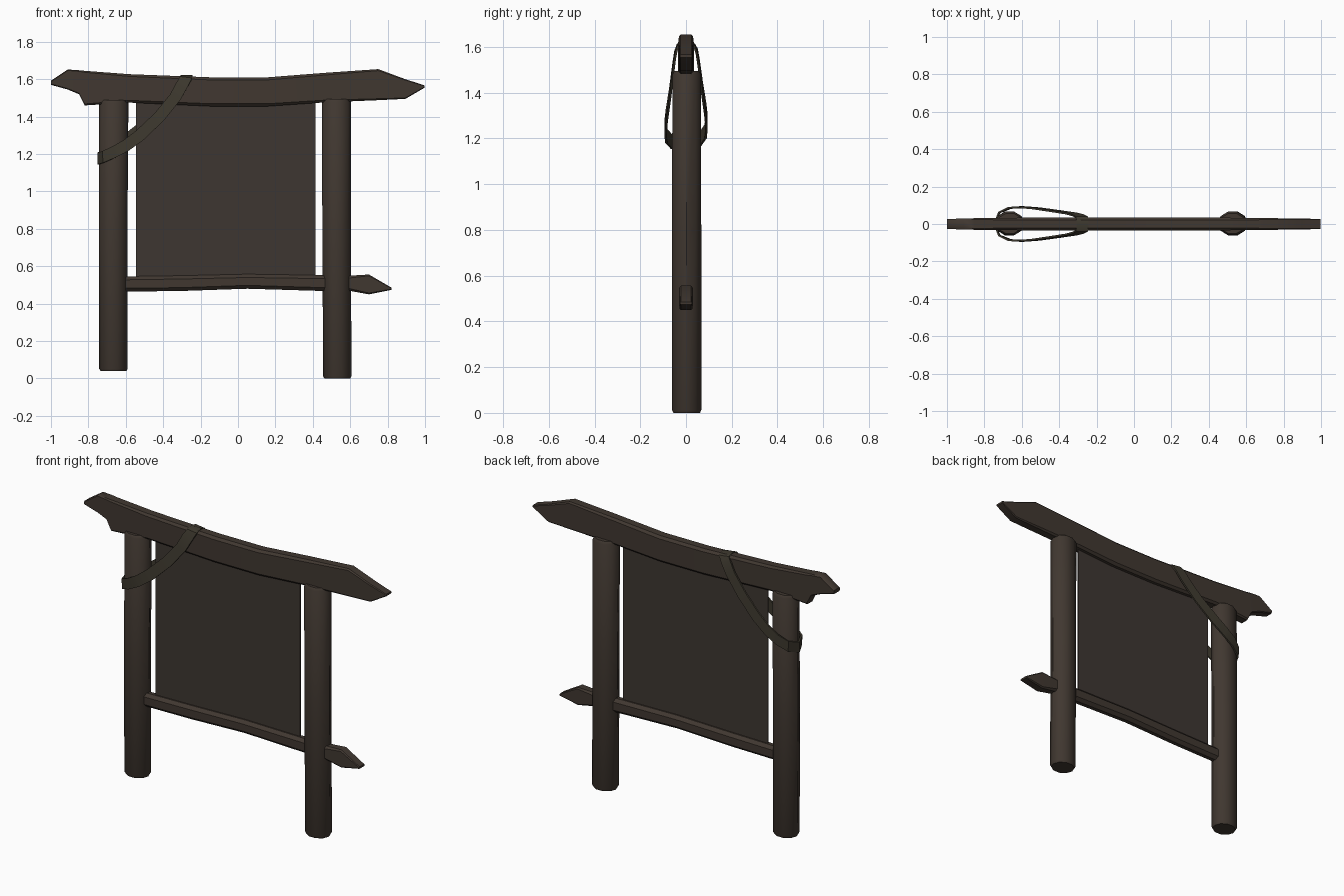
import bpy, bmesh, math
from mathutils import Vector

if "Cube" in bpy.data.objects:
    bpy.data.objects.remove(bpy.data.objects["Cube"])


def material(name, rgb):
    m = bpy.data.materials.new(name)
    m.diffuse_color = (*rgb, 1)
    m.use_nodes = True
    m.node_tree.nodes["Principled BSDF"].inputs["Base Color"].default_value = m.diffuse_color
    return m


wood = material("dark wood", (0.052, 0.039, 0.030))
cloth = material("dark cloth", (0.048, 0.037, 0.031))
leather = material("worn leather", (0.048, 0.041, 0.028))


def loft(name, rings, mat, closed=False, angle=40):
    """Skin a list of point rings; cap the ends, or close into a loop."""
    bm = bmesh.new()
    vs = [[bm.verts.new(p) for p in r] for r in rings]
    n, count = len(vs[0]), len(vs)
    for i in range(count if closed else count - 1):
        a, b = vs[i], vs[(i + 1) % count]
        for j in range(n):
            k = (j + 1) % n
            bm.faces.new((a[j], a[k], b[k], b[j]))
    if not closed:
        bm.faces.new(vs[0])
        bm.faces.new(vs[-1])
    bmesh.ops.recalc_face_normals(bm, faces=bm.faces)
    me = bpy.data.meshes.new(name)
    bm.to_mesh(me)
    bm.free()
    ob = bpy.data.objects.new(name, me)
    bpy.context.collection.objects.link(ob)
    me.materials.append(mat)
    bpy.ops.object.select_all(action='DESELECT')
    ob.select_set(True)
    bpy.context.view_layer.objects.active = ob
    bpy.ops.object.shade_smooth_by_angle(angle=math.radians(angle))
    return ob


def bar_section(x, z0, z1, hy, c):
    """Chamfered rectangle across a horizontal bar."""
    c = min(c, (z1 - z0) * 0.4)
    return [(x, y, z) for y, z in (
        (-hy + c, z0), (hy - c, z0), (hy, z0 + c), (hy, z1 - c),
        (hy - c, z1), (-hy + c, z1), (-hy, z1 - c), (-hy, z0 + c))]


def post_section(cx, cy, z, rx, ry):
    return [(cx + rx * math.cos(math.tau * i / 10), cy + ry * math.sin(math.tau * i / 10), z)
            for i in range(10)]


# Top beam: x, bottom, top, half depth, chamfer
beam = [(-1.0, 1.57, 1.592, .027, .005), (-.91, 1.545, 1.652, .029, .005),
        (-.85, 1.52, 1.648, .031, .006), (-.82, 1.46, 1.645, .031, .008),
        (-.58, 1.475, 1.627, .034, .012), (-.14, 1.455, 1.61, .036, .014),
        (.155, 1.455, 1.61, .036, .014), (.46, 1.476, 1.634, .034, .012),
        (.75, 1.488, 1.654, .031, .008), (.895, 1.495, 1.60, .029, .005),
        (.998, 1.555, 1.567, .027, .004)]
loft("top_beam", [bar_section(*s) for s in beam], wood)

# Bottom rail with a pointed end
rail = [(-.64, .464, .545, .03, .018), (-.3, .468, .55, .03, .018),
        (.05, .48, .558, .03, .018), (.45, .468, .552, .03, .018),
        (.60, .468, .55, .03, .012), (.70, .45, .556, .029, .007),
        (.82, .474, .486, .026, .004)]
loft("bottom_rail", [bar_section(*s) for s in rail], wood)

# Posts
for name, z0, path in (
        ("left_post", .04, [(-.666, .04), (-.667, .8), (-.664, 1.49)]),
        ("right_post", 0, [(.531, 0), (.527, .8), (.526, 1.495)])):
    rings = [post_section(path[0][0], .003, z0, .069, .061)]
    rings += [post_section(x, .003, max(z, z0 + .012), .076, .067) for x, z in path[:2]]
    x, z = path[2]
    rings += [post_section(x, .003, z - .015, .078, .066), post_section(x, .003, z, .070, .056)]
    loft(name, rings, wood)

# Hanging panel
loft("panel", [[(x, y, z) for x, y in ((-.545, -.004), (.415, -.004), (.415, .004), (-.545, .004))]
               for z in (.53, 1.48)], cloth)

# Strap looped over the beam and around the left post: x, y, z, half width in x and z
half = [(-.278, .036, 1.607, .032, -.004), (-.30, .047, 1.57, .031, -.010),
        (-.335, .056, 1.505, .028, -.014), (-.42, .069, 1.40, .025, -.019),
        (-.525, .084, 1.30, .020, -.025), (-.60, .090, 1.245, .014, -.028),
        (-.665, .086, 1.21, .008, -.030), (-.72, .062, 1.185, .002, -.031)]
front = [(x, -y, z, wx, wz) for x, y, z, wx, wz in half]
back = [(x, y, z + .03 * math.sin(math.pi * i / 8), wx, wz)
        for i, (x, y, z, wx, wz) in enumerate(half)]
loop = ([(-.275, 0, 1.617, .032, 0)] + front +
        [(-.747, 0, 1.175, 0, -.031)] + back[::-1])
rings = []
for i, (x, y, z, wx, wz) in enumerate(loop):
    c, w = Vector((x, y, z)), Vector((wx, 0, wz))
    ahead = Vector(loop[(i + 1) % len(loop)][:3]) - Vector(loop[i - 1][:3])
    t = ahead.cross(w).normalized() * .005
    rings.append([c + w + t, c - w + t, c - w - t, c + w - t])
loft("strap", rings, leather, closed=True)
